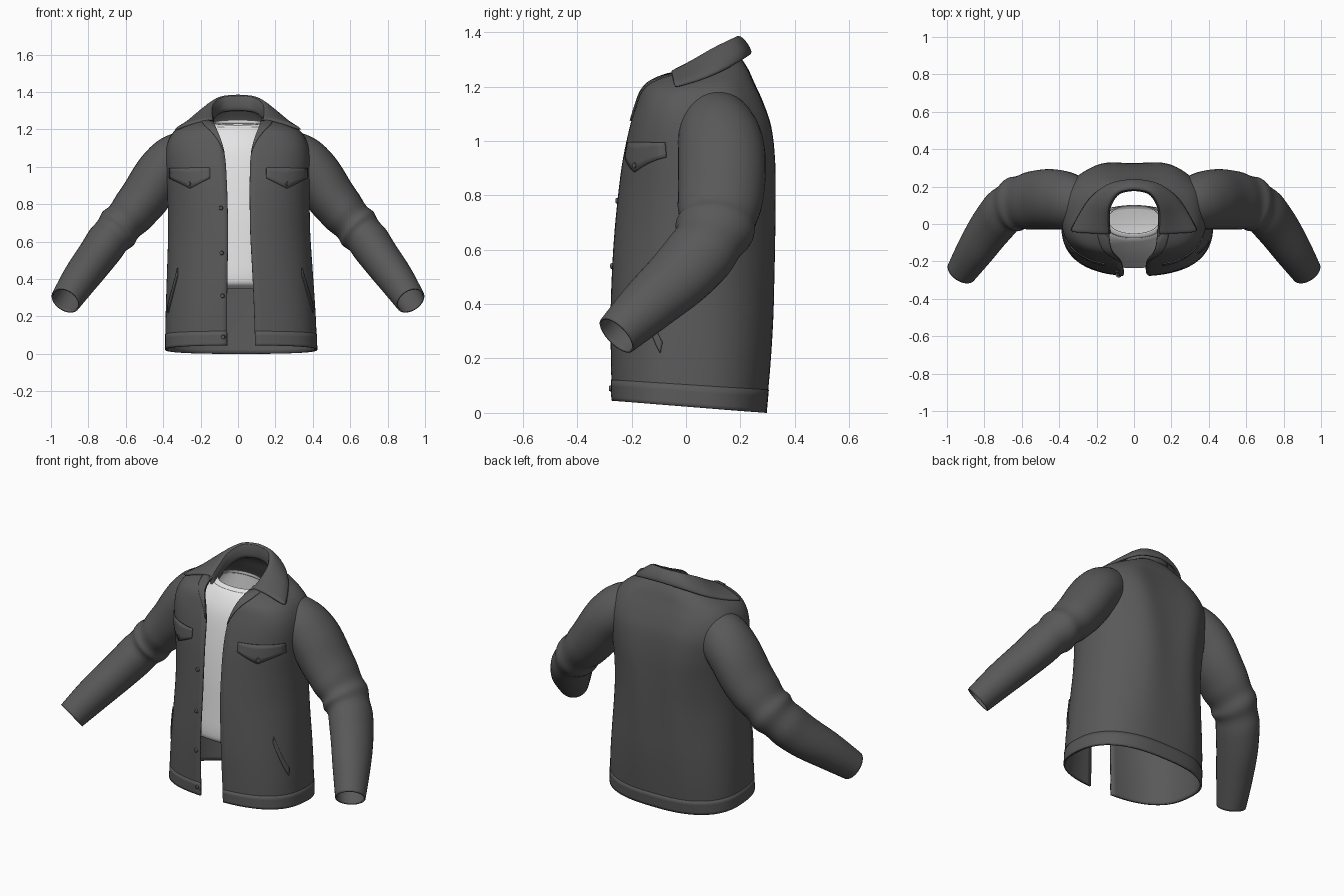
import bpy, bmesh, math
from mathutils import Vector

if "Cube" in bpy.data.objects:
    bpy.data.objects.remove(bpy.data.objects["Cube"])


def material(name, value):
    m = bpy.data.materials.new(name)
    m.use_nodes = True
    m.diffuse_color = (value, value, value, 1)
    m.node_tree.nodes["Principled BSDF"].inputs["Base Color"].default_value = (value, value, value, 1)
    return m


CLOTH = material("charcoal cloth", 0.1)
WHITE = material("white cotton", 0.78)


def spline(keys, t):
    """Smooth interpolation through equal-length tuples, t from 0 to 1."""
    f = min(max(t, 0), 1) * (len(keys) - 1)
    i = min(int(f), len(keys) - 2)
    u = f - i
    k = [keys[min(max(i + j, 0), len(keys) - 1)] for j in (-1, 0, 1, 2)]
    return [b + 0.5 * u * (c - a + u * (2 * a - 5 * b + 4 * c - d + u * (3 * (b - c) + d - a)))
            for a, b, c, d in zip(*k)]


def finish(name, bm, mat, thick=0, offset=-1, subsurf=0, angle=50):
    bmesh.ops.recalc_face_normals(bm, faces=bm.faces)
    me = bpy.data.meshes.new(name)
    bm.to_mesh(me)
    bm.free()
    me.materials.append(mat)
    ob = bpy.data.objects.new(name, me)
    bpy.context.collection.objects.link(ob)
    if thick:
        s = ob.modifiers.new("thickness", 'SOLIDIFY')
        s.thickness, s.offset = thick, offset
    if subsurf:
        s = ob.modifiers.new("smooth", 'SUBSURF')
        s.levels = s.render_levels = subsurf
    bpy.ops.object.select_all(action='DESELECT')
    ob.select_set(True)
    bpy.context.view_layer.objects.active = ob
    bpy.ops.object.shade_smooth_by_angle(angle=math.radians(angle))


def loft(name, rows, mat, closed=False, cap=False, **kw):
    """Skin a list of point rows; closed joins each row into a ring."""
    bm = bmesh.new()
    vs = [[bm.verts.new(p) for p in r] for r in rows]
    n = len(rows[0])
    for a, b in zip(vs, vs[1:]):
        for i in range(n if closed else n - 1):
            j = (i + 1) % n
            bm.faces.new((a[i], a[j], b[j], b[i]))
    if cap:
        bm.faces.new(vs[-1])
    finish(name, bm, mat, **kw)


def power(v, p):
    return math.copysign(abs(v) ** p, v)


# Body sections: front z, back z, half width, front y, back y, half opening, squareness
BODY = [(.045, .0, .405, -.274, .295, .075, .78), (.2, .17, .402, -.278, .312, .073, .82),
        (.35, .33, .395, -.28, .324, .07, .87), (.5, .49, .387, -.276, .33, .065, .92),
        (.65, .65, .38, -.267, .334, .06, .94), (.8, .8, .38, -.252, .336, .06, .9),
        (.93, .93, .385, -.234, .333, .062, .82), (1.05, 1.05, .388, -.208, .318, .068, .75),
        (1.13, 1.14, .372, -.185, .288, .085, .72), (1.185, 1.21, .33, -.165, .256, .105, .72),
        (1.22, 1.265, .25, -.135, .23, .12, .72), (1.245, 1.32, .15, -.08, .193, .13, .72)]


def body(a, v, off=0.0):
    """Point on the body at angle a from the front and height parameter v."""
    zf, zb, w, yf, yb, _, p = spline(BODY, v)
    s, c = power(math.sin(a), p), power(math.cos(a), p)
    t = (1 - c) / 2
    z = zf + (zb - zf) * t
    y = (yf + yb) / 2 - (yb - yf) / 2 * c
    # hanging folds across the back
    b = a - math.pi
    y -= max(-c, 0) * math.sin(math.pi * v) * .007 * (math.cos(6 * b) + .5 * math.sin(9 * b + 3 * v))
    n = Vector((math.sin(a), -math.cos(a), 0)) * off
    return Vector((w * s + .018 * (1 - z), y, z)) + n


def level(a, z):
    lo, hi = 0, 1
    for _ in range(24):
        mid = (lo + hi) / 2
        lo, hi = (mid, hi) if body(a, mid).z < z else (lo, mid)
    return lo


def edge_angle(v, extra=0.0):
    k = spline(BODY, v)
    return math.asin(min((k[5] + extra) / k[2], 1) ** (1 / k[6]))


def body_rows(v0, v1, n, off=0.0):
    rows = []
    for i in range(n + 1):
        v = v0 + (v1 - v0) * i / n
        a0 = edge_angle(v)
        rows.append([body(a0 + (2 * math.pi - 2 * a0) * j / 90, v, off) for j in range(91)])
    return rows


# Jacket body, open at the front
loft("jacket_body", body_rows(0, 1, 56), CLOTH, thick=.01)
loft("hem_band", body_rows(0, .05, 4, .002), CLOTH, thick=.004)


def patch(name, x0, x1, top, bottom, side, off=.003, n=12):
    """Thin cloth plate on the body between two distances from the centre line."""
    rows = []
    for i in range(5):
        row = []
        for j in range(n + 1):
            u = j / n
            z = top(u) + (bottom(u) - top(u)) * i / 4
            row.append(on_body(x0 + (x1 - x0) * u, z, side, off)[0])
        rows.append(row)
    loft(name, rows, CLOTH, thick=.006, offset=0, angle=40)


def on_body(x, z, side, off):
    """Front point and angle at distance x from the centre line and height z."""
    v = level(.6, z)
    k = spline(BODY, v)
    a = side * math.asin(min(x / k[2], 1) ** (1 / k[6]))
    return body(a, level(a, z), off), a


def button(name, x, z, side, r=.012):
    bm = bmesh.new()
    bmesh.ops.create_cone(bm, cap_ends=True, segments=16, radius1=r, radius2=r * .8, depth=.01)
    p, a = on_body(x, z, side, .005)
    q = Vector((math.sin(a), -math.cos(a), 0)).to_track_quat('Z', 'Y')
    for v in bm.verts:
        v.co = q @ v.co + p
    finish(name, bm, CLOTH, angle=30)


# Sleeve centre line with depth and height radii, from inside the shoulder to the wrist
SLEEVE = [(.20, .09, 1.085, .11, .115), (.32, .115, 1.04, .145, .14), (.41, .13, .965, .16, .138),
          (.50, .13, .835, .16, .132), (.60, .115, .715, .147, .118), (.68, .08, .625, .132, .113),
          (.76, -.01, .515, .125, .106), (.845, -.135, .40, .107, .097), (.922, -.255, .285, .083, .082)]


def sleeve_rows(n, side):
    rows = []
    for i in range(n + 1):
        t = i / n
        x, y, z, rd, rh = spline(SLEEVE, t)
        tan = (Vector(spline(SLEEVE, t + .02)[:3]) - Vector(spline(SLEEVE, t - .02)[:3])).normalized()
        d = Vector((0, 1, 0))
        d = (d - tan * d.dot(tan)).normalized()
        h = tan.cross(d)
        row = []
        for j in range(32):
            a = 2 * math.pi * j / 32
            # creases gather around the elbow
            fold = .007 * math.exp(-((t - .56) / .09) ** 2) * math.sin(t * 48 + math.sin(a + .8) - .4)
            p = Vector((x, y, z)) + d * math.cos(a) * (rd + fold) + h * math.sin(a) * (rh + fold)
            row.append((p.x * side, p.y, p.z))
        rows.append(row)
    return rows


# Collar stations: fold line then outer edge, from centre back to the tip
COLLAR = [(0, .19, 1.378, 0, .24, 1.318), (.085, .172, 1.37, .13, .218, 1.303),
          (.135, .10, 1.335, .23, .15, 1.262), (.142, .02, 1.288, .297, .055, 1.222),
          (.137, -.055, 1.248, .35, -.045, 1.195)]
rows = []
for i in range(-14, 15):
    fx, fy, fz, ox, oy, oz = spline(COLLAR, abs(i) / 14)
    s = -1 if i < 0 else 1
    fold, out = Vector((fx * s, fy, fz)), Vector((ox * s, oy, oz))
    stand = Vector((fx * s * .97, fy - .004, fz - .08))
    mid = fold.lerp(out, .5) + Vector((0, 0, .012))
    rows.append([stand, fold.lerp(stand, .4), fold, fold.lerp(out, .12) + Vector((0, 0, .008)), mid, out])
loft("collar", rows, CLOTH, thick=.022, offset=0, subsurf=1)

for side, label in ((1, "left"), (-1, "right")):
    loft(label + "_sleeve", sleeve_rows(70, side), CLOTH, closed=True, thick=.008)
    # Chest pocket flap with a pointed lower edge
    patch(label + "_pocket_flap", .15, .365, lambda u: .995, lambda u: .885 + .055 * abs(2 * u - 1), side)
    button(label + "_flap_button", .26, .91, side)
    # Slanted welt pocket
    patch(label + "_welt_pocket", .33, .385, lambda u: .46 - .2 * u, lambda u: .42 - .2 * u, side)
    # Lapel turned back below the collar
    rows = []
    for i in range(11):
        v = .66 + .31 * i / 10
        a0, a1 = edge_angle(v, -.002), edge_angle(v, .001 + .07 * (i / 10) ** 1.2)
        rows.append([body(side * (a0 + (a1 - a0) * j / 4), v, .003) for j in range(5)])
    loft(label + "_lapel", rows, CLOTH, thick=.007, offset=0)

for i, z in enumerate((.09, .31, .54, .78)):
    button(f"front_button_{i + 1}", .095, z, -1)

# Undershirt: front z, back z, half width, front y, back y
SHIRT = [(1.225, 1.25, .135, -.05, .10), (1.195, 1.21, .18, -.095, .10), (1.1, 1.1, .25, -.15, .10),
         (.95, .95, .27, -.185, .10), (.75, .75, .27, -.212, .10), (.55, .55, .27, -.228, .10),
         (.42, .42, .27, -.236, .10), (.37, .37, .265, -.225, .10), (.35, .35, .24, -.18, .08)]


def shirt_ring(t, off=0.0):
    zf, zb, w, yf, yb = spline(SHIRT, t)
    ring = []
    for j in range(48):
        a = 2 * math.pi * j / 48
        s, c = power(math.sin(a), .9), power(math.cos(a), .9)
        ring.append(((w + off) * s, (yf + yb) / 2 - ((yb - yf) / 2 + off) * c, zf + (zb - zf) * (1 - c) / 2))
    return ring


loft("undershirt", [shirt_ring(i / 40) for i in range(41)], WHITE, closed=True, cap=True)
loft("undershirt_neckband", [shirt_ring(i / 40, .002) for i in range(4)], WHITE, closed=True, thick=.004)
